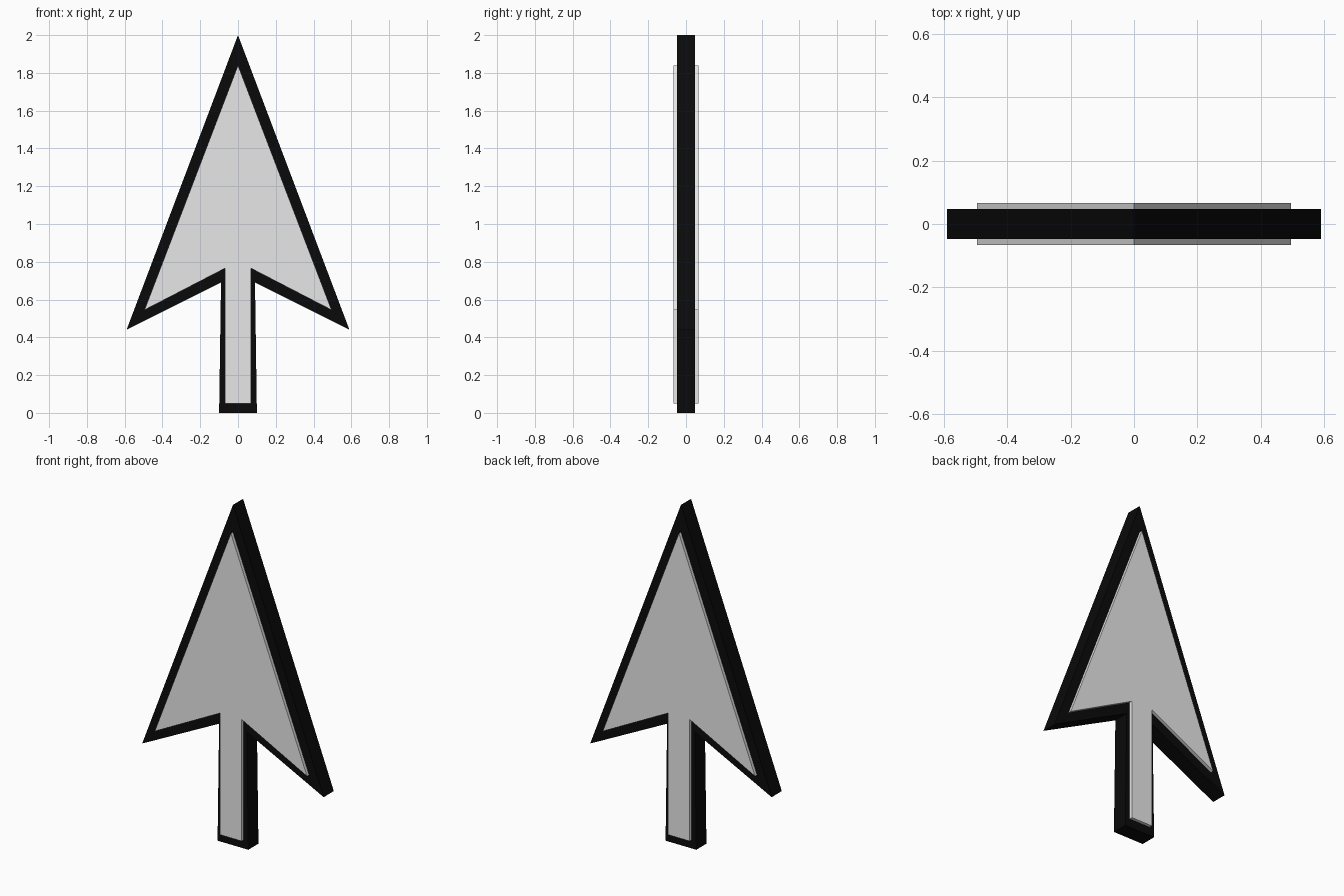
import bpy
import bmesh

cube = bpy.data.objects.get("Cube")
if cube:
    bpy.data.objects.remove(cube, do_unlink=True)


def material(name, rgb):
    mat = bpy.data.materials.new(name)
    mat.use_nodes = True
    color = (*rgb, 1.0)
    mat.diffuse_color = color
    mat.node_tree.nodes["Principled BSDF"].inputs["Base Color"].default_value = color
    return mat


def arrow_plate(name, half, depth, mat):
    """Mirror a half outline (tip first) and extrude it evenly front and back."""
    outline = half + [(-x, z) for x, z in reversed(half) if x > 0]
    bm = bmesh.new()
    face = bm.faces.new([bm.verts.new((x, -depth, z)) for x, z in outline])
    extruded = bmesh.ops.extrude_face_region(bm, geom=[face], use_keep_orig=True)
    moved = [v for v in extruded["geom"] if isinstance(v, bmesh.types.BMVert)]
    bmesh.ops.translate(bm, verts=moved, vec=(0, 2 * depth, 0))
    bmesh.ops.recalc_face_normals(bm, faces=bm.faces)
    mesh = bpy.data.meshes.new(name)
    bm.to_mesh(mesh)
    bm.free()
    mesh.materials.append(mat)
    obj = bpy.data.objects.new(name, mesh)
    bpy.context.collection.objects.link(obj)
    return obj


black = material("black", (0.003, 0.003, 0.003))
light_grey = material("light_grey", (0.8, 0.8, 0.8))

# Dark border: tip, wing, notch, stem foot
arrow_plate("arrow_border",
            [(0, 2), (0.59, 0.44), (0.09, 0.69), (0.1, 0)], 0.047, black)

# Pale centre, standing slightly proud on both faces
arrow_plate("arrow_centre",
            [(0, 1.84), (0.495, 0.545), (0.07, 0.765), (0.07, 0.05)], 0.066, light_grey)
